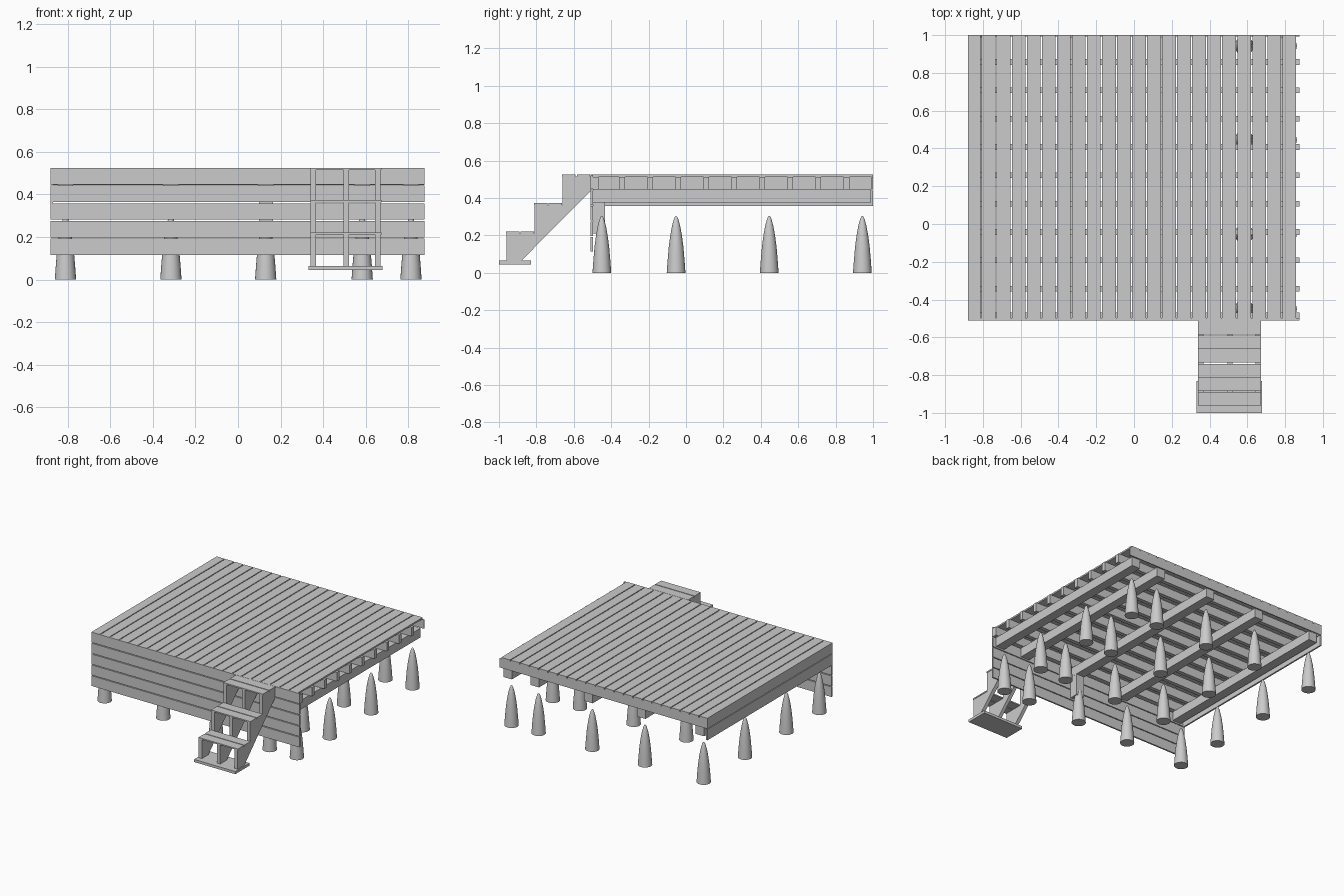
import bpy
import bmesh
import math
from mathutils import Vector

default = bpy.data.objects.get("Cube")
if default:
    bpy.data.objects.remove(default, do_unlink=True)

grey = bpy.data.materials.new("plain grey")
grey.use_nodes = True
grey.diffuse_color = (0.6, 0.6, 0.6, 1)
grey.node_tree.nodes["Principled BSDF"].inputs["Base Color"].default_value = (0.6, 0.6, 0.6, 1)


def finish(name, bm):
    bmesh.ops.recalc_face_normals(bm, faces=bm.faces)
    mesh = bpy.data.meshes.new(name)
    bm.to_mesh(mesh)
    bm.free()
    mesh.materials.append(grey)
    obj = bpy.data.objects.new(name, mesh)
    bpy.context.collection.objects.link(obj)
    return obj


def box(name, x, y, z):
    """Box given by its (low, high) range on each axis."""
    bm = bmesh.new()
    bmesh.ops.create_cube(bm, size=1)
    for v in bm.verts:
        v.co = Vector([r[0] if c < 0 else r[1] for c, r in zip(v.co, (x, y, z))])
    return finish(name, bm)


def extrude_x(name, profile, x0, x1):
    """Flat (y, z) outline extruded along x."""
    bm = bmesh.new()
    face = bm.faces.new([bm.verts.new((x0, y, z)) for y, z in profile])
    new = bmesh.ops.extrude_face_region(bm, geom=[face])["geom"]
    bmesh.ops.translate(bm, vec=(x1 - x0, 0, 0),
                        verts=[g for g in new if isinstance(g, bmesh.types.BMVert)])
    return finish(name, bm)


def lathe(name, profile, x, y, steps=24):
    """(radius, z) outline spun round a vertical axis."""
    bm = bmesh.new()
    pts = [bm.verts.new((r, 0, z)) for r, z in profile]
    edges = [bm.edges.new(pair) for pair in zip(pts, pts[1:])]
    bmesh.ops.spin(bm, geom=pts + edges, cent=(0, 0, 0), axis=(0, 0, 1),
                   angle=2 * math.pi, steps=steps)
    bmesh.ops.remove_doubles(bm, verts=bm.verts, dist=0.0005)
    obj = finish(name, bm)
    obj.location = (x, y, 0)
    return obj


LEFT, RIGHT, FRONT, BACK, TOP = -0.88, 0.87, -0.51, 1.0, 0.525

# Deck boards running front to back
for i in range(22):
    x = -0.886 + i * 0.0796
    box("deck_board", (max(x, LEFT), x + 0.073), (FRONT, BACK), (TOP - 0.012, TOP))

# Joists running side to side, ends exposed on one side
for i in range(11):
    y = max(-0.507 + i * 0.15, -0.498)
    box("joist", (LEFT + 0.012, 0.875), (y, min(y + 0.03, BACK)), (0.445, TOP - 0.012))

# Beams and footings
beam_x = (-0.81, -0.315, 0.13, 0.583, 0.812)
footing = [(0, 0), (0.05, 0), (0.045, 0.07), (0.039, 0.14), (0.031, 0.2),
           (0.022, 0.25), (0.012, 0.287), (0.006, 0.3), (0, 0.305)]
posts = []
for x in beam_x:
    box("beam", (x - 0.036, x + 0.036), (-0.498, 0.99), (0.375, 0.445))
    for y in (-0.45, -0.053, 0.445, 0.943):
        posts.append(lathe("footing_post", footing, x, y))

# Short hanging block behind the front planks
box("support_block", (0.098, 0.165), (-0.498, -0.432), (0.21, 0.375))

# Front cladding, five planks
for i in range(5):
    z = 0.447 - i * 0.083
    box("front_plank", (LEFT, 0.875), (FRONT, FRONT + 0.012), (z, z + 0.077))

# Side cladding, two planks
for z in (0.445, 0.357):
    box("side_plank", (LEFT, LEFT + 0.012), (FRONT, BACK), (z, min(z + 0.083, TOP)))

# Steps: three sawtooth stringers with two slats on each tread
run, rise, low = 0.15, 0.152, 0.065
saw = [(-0.88, low), (-0.96, low)]
for i in range(3):
    y, z = -0.96 + i * run, low + (i + 1) * rise - 0.006
    saw += [(y, z), (y + run, z)]
saw.append((FRONT, 0.437))
for x in (0.34, 0.495, 0.643):
    extrude_x("stair_stringer", saw, x, x + 0.027)
for i in range(3):
    z = low + (i + 1) * rise + 0.004
    for y in (-0.962 + i * run, -0.884 + i * run):
        box("stair_tread", (0.34, 0.673), (y, y + 0.072), (z - 0.01, z))
box("stair_base", (0.33, 0.678), (-1.0, -0.83), (0.045, low))

# Smooth round footings
bpy.ops.object.select_all(action="DESELECT")
for obj in posts:
    obj.select_set(True)
bpy.context.view_layer.objects.active = posts[0]
bpy.ops.object.shade_smooth_by_angle(angle=math.radians(40))
